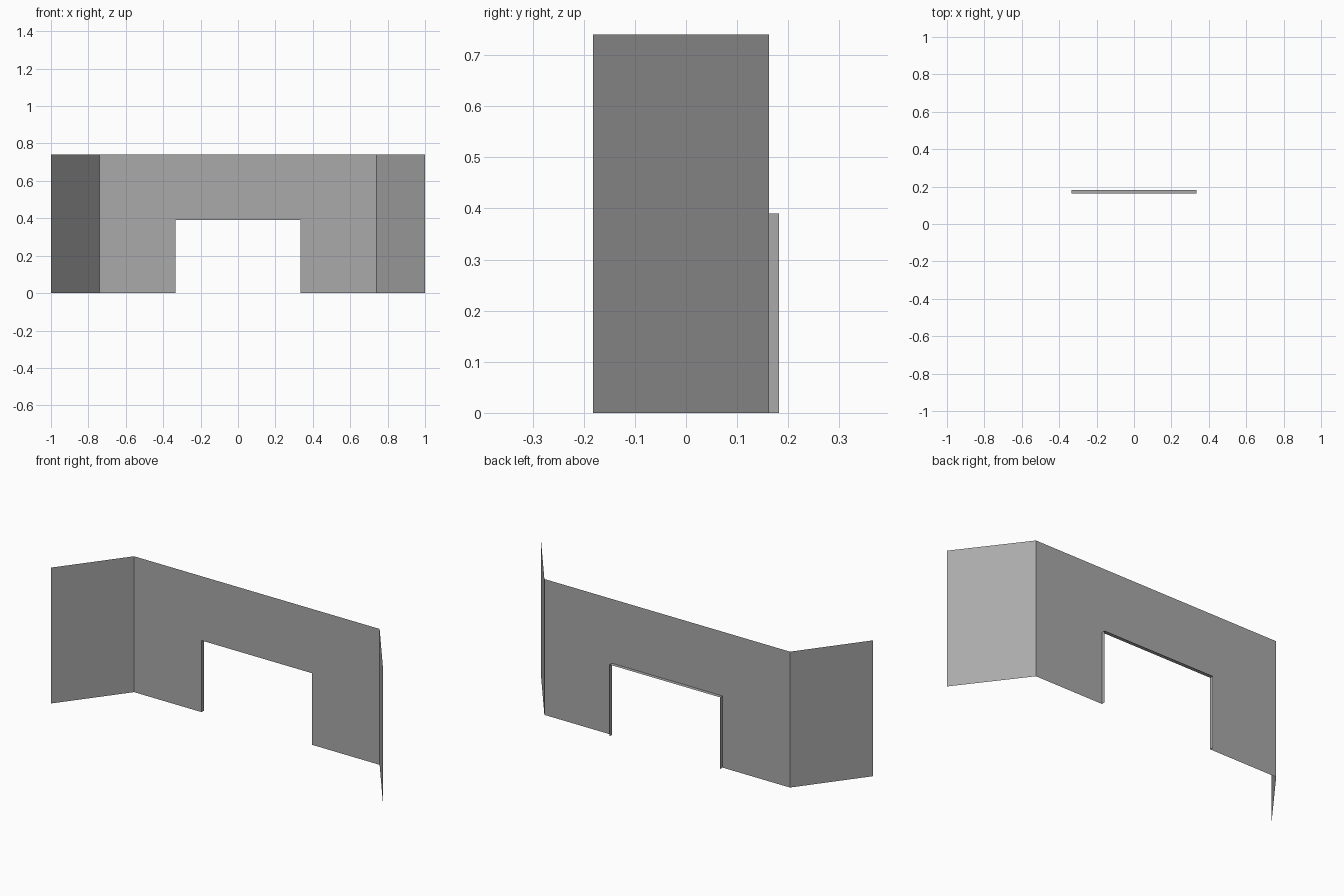
import bpy

cube = bpy.data.objects.get("Cube")
if cube:
    bpy.data.objects.remove(cube, do_unlink=True)

HEIGHT = 0.74
WALL_Y, BACK_Y, FRONT_Y = 0.162, 0.182, -0.182
CORNER_X, END_X = 0.74, 1.0
DOOR_X, DOOR_Z = 0.333, 0.39

grey = bpy.data.materials.new("wall_grey")
grey.use_nodes = True
colour = (0.40, 0.40, 0.40, 1)
grey.diffuse_color = colour
grey.node_tree.nodes["Principled BSDF"].inputs["Base Color"].default_value = colour


def sheet(name, points):
    """Single flat panel from an outline."""
    mesh = bpy.data.meshes.new(name)
    mesh.from_pydata(points, [], [range(len(points))])
    mesh.materials.append(grey)
    obj = bpy.data.objects.new(name, mesh)
    bpy.context.collection.objects.link(obj)
    return obj


def upright(name, start, end, height):
    """Vertical panel between two floor points."""
    return sheet(name, [(*start, 0), (*end, 0), (*end, height), (*start, height)])


# Main wall with the doorway notched out of its outline
half = [(DOOR_X, DOOR_Z), (DOOR_X, 0), (CORNER_X, 0), (CORNER_X, HEIGHT)]
outline = half + [(-x, z) for x, z in reversed(half)]
sheet("main_wall", [(x, WALL_Y, z) for x, z in outline])

# Angled wings and the shallow doorway jambs
for side, s in (("left", 1), ("right", -1)):
    wing = [(s * CORNER_X, WALL_Y), (s * END_X, FRONT_Y)]
    jamb = [(s * DOOR_X, WALL_Y), (s * DOOR_X, BACK_Y)]
    upright(side + "_wing", *wing[::s], HEIGHT)
    upright(side + "_door_jamb", *jamb[::-s], DOOR_Z)

# Underside of the doorway opening
sheet("door_head", [(-DOOR_X, WALL_Y, DOOR_Z), (-DOOR_X, BACK_Y, DOOR_Z),
                    (DOOR_X, BACK_Y, DOOR_Z), (DOOR_X, WALL_Y, DOOR_Z)])
